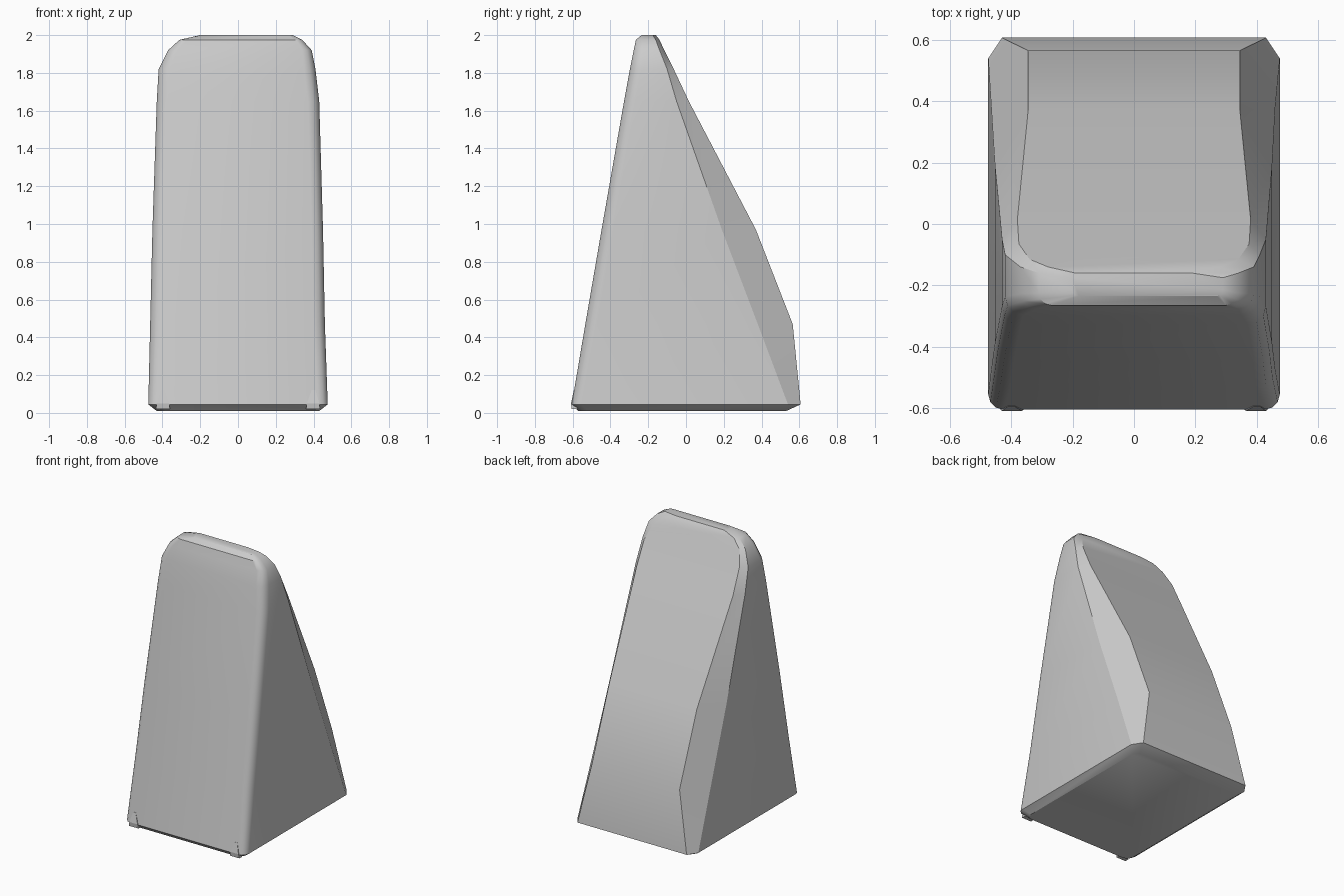
import bpy, bmesh, math

if "Cube" in bpy.data.objects:
    bpy.data.objects.remove(bpy.data.objects["Cube"])

# Stations going up:
# z, front y, back y, left x, right x, front bevel, back flat half width, side rear y
STATIONS = [
    (0.01, -0.57, 0.53, 0.43, 0.43, 0.05, 0.40, 0.49),
    (0.045, -0.605, 0.607, 0.475, 0.475, 0.05, 0.43, 0.54),
    (0.47, -0.533, 0.565, 0.465, 0.46, 0.06, 0.345, 0.38),
    (0.97, -0.447, 0.37, 0.453, 0.45, 0.06, 0.345, 0.19),
    (1.65, -0.328, 0.015, 0.43, 0.43, 0.06, 0.38, -0.05),
    (1.82, -0.297, -0.065, 0.42, 0.41, 0.06, 0.375, -0.10),
    (1.92, -0.277, -0.115, 0.37, 0.39, 0.05, 0.34, -0.14),
    (1.975, -0.265, -0.14, 0.31, 0.34, 0.04, 0.28, -0.16),
    (2.0, -0.235, -0.16, 0.20, 0.29, 0.02, 0.19, -0.175),
]


def half_section(yf, yb, w, b, flat, ys):
    """Outline of one side, from the front to the back."""
    pts = []
    for i in range(4):
        a = math.radians(30 * i)
        pts.append((w - b + b * math.sin(a), yf + b - b * math.cos(a)))
    return pts + [(w, ys), (flat, yb)]


def loft(name, rings):
    bm = bmesh.new()
    loops = [[bm.verts.new(p) for p in r] for r in rings]
    n = len(loops[0])
    for a, b in zip(loops, loops[1:]):
        for i in range(n):
            j = (i + 1) % n
            bm.faces.new((a[i], a[j], b[j], b[i]))
    bm.faces.new(loops[0][::-1])
    bm.faces.new(loops[-1])
    bmesh.ops.recalc_face_normals(bm, faces=bm.faces)
    me = bpy.data.meshes.new(name)
    bm.to_mesh(me)
    bm.free()
    ob = bpy.data.objects.new(name, me)
    bpy.context.collection.objects.link(ob)
    return ob


# Tapered wedge body
rings = []
for z, yf, yb, wl, wr, b, flat, ys in STATIONS:
    right = half_section(yf, yb, wr, b, flat, ys)
    left = [(-x, y) for x, y in half_section(yf, yb, wl, b, flat, ys)]
    rings.append([(x, y, z) for x, y in right + left[::-1]])
body = loft("wedge_body", rings)

bpy.context.view_layer.objects.active = body
body.select_set(True)
bpy.ops.object.shade_smooth_by_angle(angle=math.radians(31))

# Small chips at the front bottom corners
for side, s in (("left", -1), ("right", 1)):
    chip = []
    for z, x0, x1, y in ((0.02, 0.36, 0.435, -0.605), (0.05, 0.365, 0.43, -0.609),
                         (0.12, 0.39, 0.41, -0.594)):
        chip.append([(s * x0, y, z), (s * x1, y, z), (s * x1, y + 0.03, z), (s * x0, y + 0.03, z)])
    loft(side + "_corner_chip", chip)
